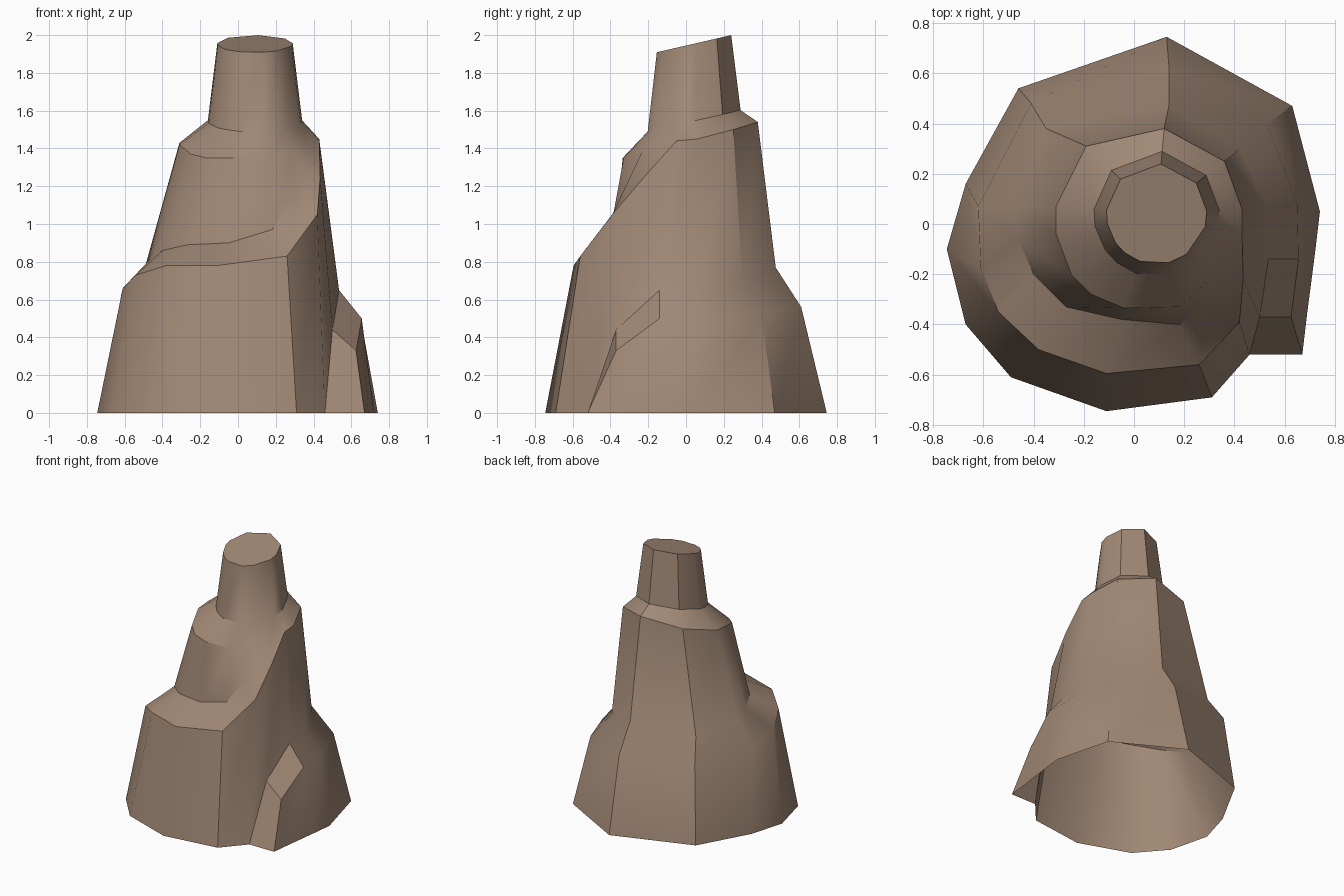
import bpy, bmesh, math

if "Cube" in bpy.data.objects:
    bpy.data.objects.remove(bpy.data.objects["Cube"])

TURN = 13            # columns in one turn of the spiral path

# Foot of the mountain, counter-clockwise from the path's start
foot = [(.67, -.52), (.69, -.35), (.72, -.12), (.74, .05), (.63, .47),
        (.13, .745), (-.46, .54), (-.67, .16), (-.745, -.10), (-.67, -.40),
        (-.49, -.61), (-.11, -.745), (.31, -.69)]

# Outer lip of the path, first turn then second turn
lip_low = [(.67, -.52, 0), (.625, -.37, .33), (.655, -.14, .5), (.65, .08, .5),
           (.53, .40, .52), (.14, .61, .56), (-.41, .48, .57), (-.62, .07, .62),
           (-.61, -.18, .66), (-.54, -.35, .73), (-.38, -.50, .78),
           (-.11, -.595, .78), (.26, -.56, .83)]
lip_high = [(.42, -.39, 1.05), (.435, -.22, 1.25), (.43, -.05, 1.44), (.43, .06, 1.45),
            (.36, .25, 1.50), (.12, .38, 1.54), (-.19, .31, 1.50), (-.31, .07, 1.43),
            (-.31, -.04, 1.42), (-.25, -.20, 1.37), (-.17, -.28, 1.35),
            (-.04, -.335, 1.35), (.18, -.33, 1.35), (.29, -.23, 1.39)]

# Inner edge of the path; its last point meets the last upper lip point
inner = [(.46, -.52, 0), (.50, -.37, .44), (.535, -.14, .65), (.53, .07, .65),
         (.42, .30, .68), (.14, .475, .77), (-.35, .38, .74), (-.49, .06, .78),
         (-.46, -.06, .82), (-.40, -.20, .86), (-.27, -.33, .89),
         (-.05, -.38, .90), (.18, -.40, .97), (.28, -.33, 1.13)]

bm = bmesh.new()


def add(points):
    return [bm.verts.new(p) for p in points]


def strip(a, b):
    """Faces between two equal rows of vertices."""
    for i in range(len(a) - 1):
        corners = []
        for v in (a[i], a[i + 1], b[i + 1], b[i]):
            if v not in corners:
                corners.append(v)
        if len(corners) > 2:
            bm.faces.new(corners)


base = add([(x, y, 0) for x, y in foot])
lip = add(lip_low + lip_high)
edge = add(inner)
edge.append(lip[-1])
# path starts on the ground, so lip and foot share the first point
bm.verts.remove(base[0])
base[0] = lip[0]

# Lower wall, path surface, and upper wall
strip(base + [edge[0]], lip[:TURN + 1])
strip(lip[:TURN + 2], edge)
strip(edge, lip[TURN:] + [lip[-1]])

# Neck and tilted summit: two rings about a shifted centre
CX, CY = .09, .04


def ring(radius, height):
    pts = []
    for v in lip[TURN + 2:]:
        a = math.atan2(v.co.y - CY, v.co.x - CX)
        dy = radius * math.sin(a)
        pts.append((CX + radius * math.cos(a), CY + dy, height + .23 * dy))
    return add(pts)


neck = ring(.25, 1.545)
summit = ring(.20, 1.954)
strip(lip[TURN + 2:], neck)
bm.faces.new((lip[TURN + 1], lip[TURN + 2], neck[0], lip[-1]))
bm.faces.new((lip[-1], neck[0], neck[-1]))
strip(neck + neck[:1], summit + summit[:1])
bm.faces.new(summit)

bmesh.ops.recalc_face_normals(bm, faces=bm.faces)
mesh = bpy.data.meshes.new("spiral_mountain")
bm.to_mesh(mesh)
bm.free()
# make the shell face outward (summit is the last face)
if mesh.polygons[-1].normal.z < 0:
    mesh.flip_normals()

obj = bpy.data.objects.new("spiral_mountain", mesh)
bpy.context.collection.objects.link(obj)
rock = bpy.data.materials.new("rock")
rock.diffuse_color = (.36, .25, .18, 1)
rock.use_nodes = True
rock.node_tree.nodes["Principled BSDF"].inputs["Base Color"].default_value = rock.diffuse_color
mesh.materials.append(rock)

bpy.context.view_layer.objects.active = obj
obj.select_set(True)
bpy.ops.object.shade_smooth_by_angle(angle=math.radians(35))
